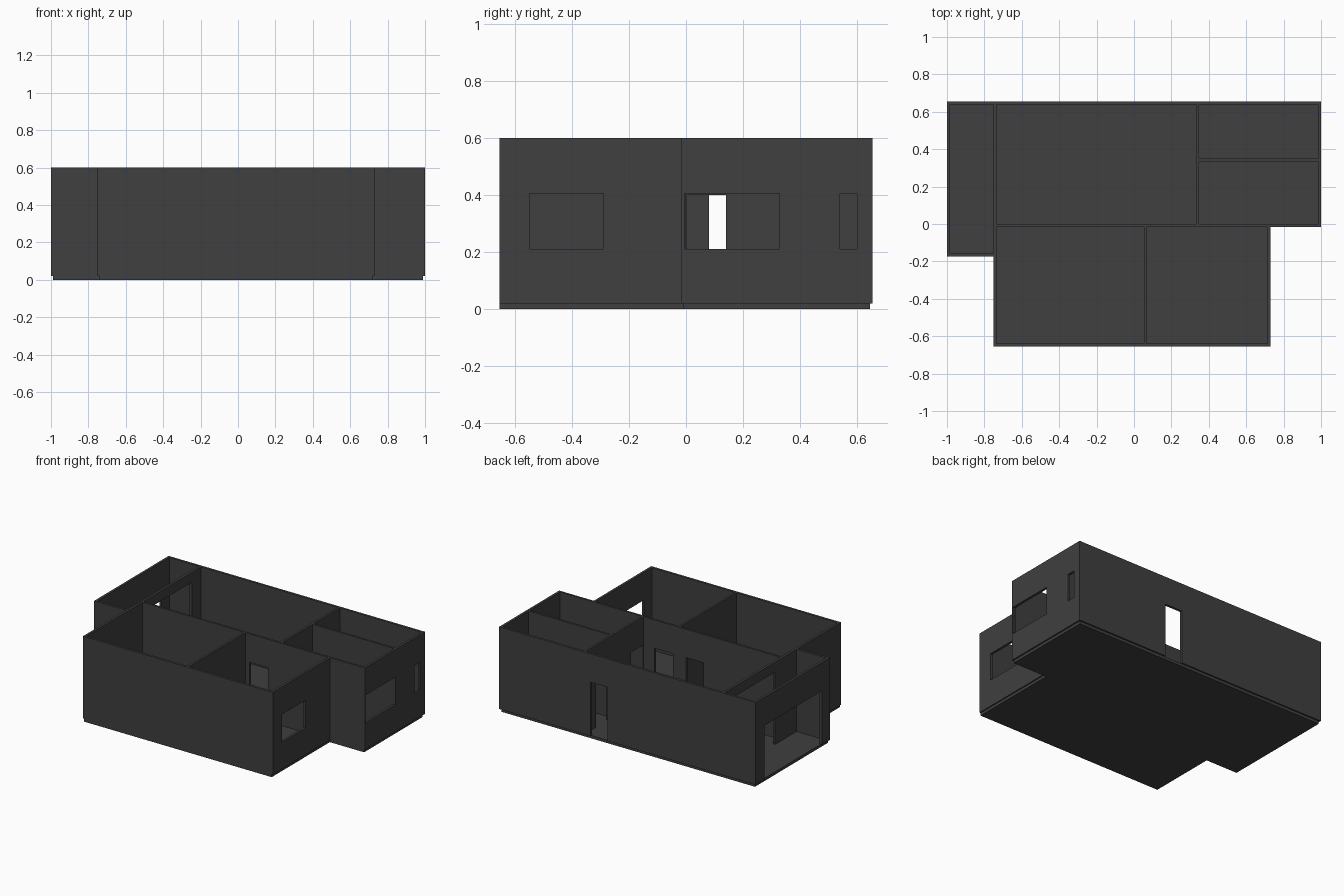
import bpy, bmesh
from mathutils import Matrix, Vector

if "Cube" in bpy.data.objects:
    bpy.data.objects.remove(bpy.data.objects["Cube"])

Z0, Z1 = 0.02, 0.60          # wall bottom and top
DOOR = (0.0, 0.40)           # door cut, runs through the wall base
WINDOW = (0.21, 0.405)       # window cut

dark = bpy.data.materials.new("dark_plaster")
dark.diffuse_color = (0.05, 0.05, 0.05, 1)
dark.use_nodes = True
dark.node_tree.nodes["Principled BSDF"].inputs["Base Color"].default_value = dark.diffuse_color


def boxes(name, spans):
    """One object made of axis-aligned boxes, each (x0, x1, y0, y1, z0, z1)."""
    bm = bmesh.new()
    for x0, x1, y0, y1, z0, z1 in spans:
        m = Matrix.Translation(Vector((x0 + x1, y0 + y1, z0 + z1)) / 2)
        m = m @ Matrix.Diagonal((x1 - x0, y1 - y0, z1 - z0, 1))
        bmesh.ops.create_cube(bm, size=1, matrix=m)
    me = bpy.data.meshes.new(name)
    bm.to_mesh(me)
    bm.free()
    ob = bpy.data.objects.new(name, me)
    bpy.context.collection.objects.link(ob)
    me.materials.append(dark)
    return ob


def wall(name, x0, x1, y0, y1, openings=()):
    """Wall panel; openings are (start, end, (z0, z1)) along its long side."""
    ob = boxes(name, [(x0, x1, y0, y1, Z0, Z1)])
    if not openings:
        return
    along_x = x1 - x0 > y1 - y0
    e = 0.02
    spans = [(a, b, y0 - e, y1 + e, *z) if along_x else
             (x0 - e, x1 + e, a, b, *z) for a, b, z in openings]
    cutter = boxes(name + "_cutter", spans)
    mod = ob.modifiers.new("openings", 'BOOLEAN')
    mod.operation, mod.solver, mod.object = 'DIFFERENCE', 'EXACT', cutter
    # bake the cut and drop the cutter
    deps = bpy.context.evaluated_depsgraph_get()
    ob_mesh = bpy.data.meshes.new_from_object(ob.evaluated_get(deps))
    ob.modifiers.clear()
    ob.data = ob_mesh
    bpy.data.objects.remove(cutter)


# floor slab following the plan outline
outline = [(-0.99, 0.645), (-0.99, -0.167), (-0.743, -0.167), (-0.743, -0.655),
           (0.722, -0.655), (0.722, -0.008), (0.99, -0.008), (0.99, 0.645)]
bm = bmesh.new()
face = bm.faces.new([bm.verts.new((x, y, 0)) for x, y in outline])
ext = bmesh.ops.extrude_face_region(bm, geom=[face])
bmesh.ops.translate(bm, vec=(0, 0, Z0),
                    verts=[g for g in ext["geom"] if isinstance(g, bmesh.types.BMVert)])
bmesh.ops.recalc_face_normals(bm, faces=bm.faces)
floor_mesh = bpy.data.meshes.new("floor")
bm.to_mesh(floor_mesh)
bm.free()
floor_mesh.materials.append(dark)
bpy.context.collection.objects.link(bpy.data.objects.new("floor", floor_mesh))

# walls running left to right
wall("back_wall", -1, 1, 0.638, 0.655, [(0.153, 0.287, DOOR)])
wall("middle_wall", -0.752, 0.983, -0.015, 0,
     [(-0.135, 0.0, DOOR), (0.10, 0.245, DOOR)])
wall("front_wall", -0.752, 0.73, -0.655, -0.638)
wall("balcony_front_wall", -0.983, -0.752, -0.175, -0.158)
wall("bathroom_divider", 0.348, 0.983, 0.335, 0.35)

# walls running front to back
wall("balcony_outer_wall", -1, -0.983, -0.175, 0.638, [(-0.085, 0.553, DOOR)])
wall("balcony_inner_wall", -0.752, -0.735, -0.638, 0.638,
     [(0.08, 0.535, (0.0, 0.53))])
wall("right_bedroom_wall", 0.713, 0.73, -0.638, -0.015, [(-0.55, -0.29, WINDOW)])
wall("right_outer_wall", 0.983, 1, -0.015, 0.638,
     [(-0.005, 0.328, WINDOW), (0.54, 0.60, WINDOW)])
wall("living_room_divider", 0.333, 0.348, 0, 0.638,
     [(0.003, 0.14, DOOR), (0.39, 0.527, DOOR)])
wall("bedroom_divider", 0.053, 0.068, -0.638, -0.015)
